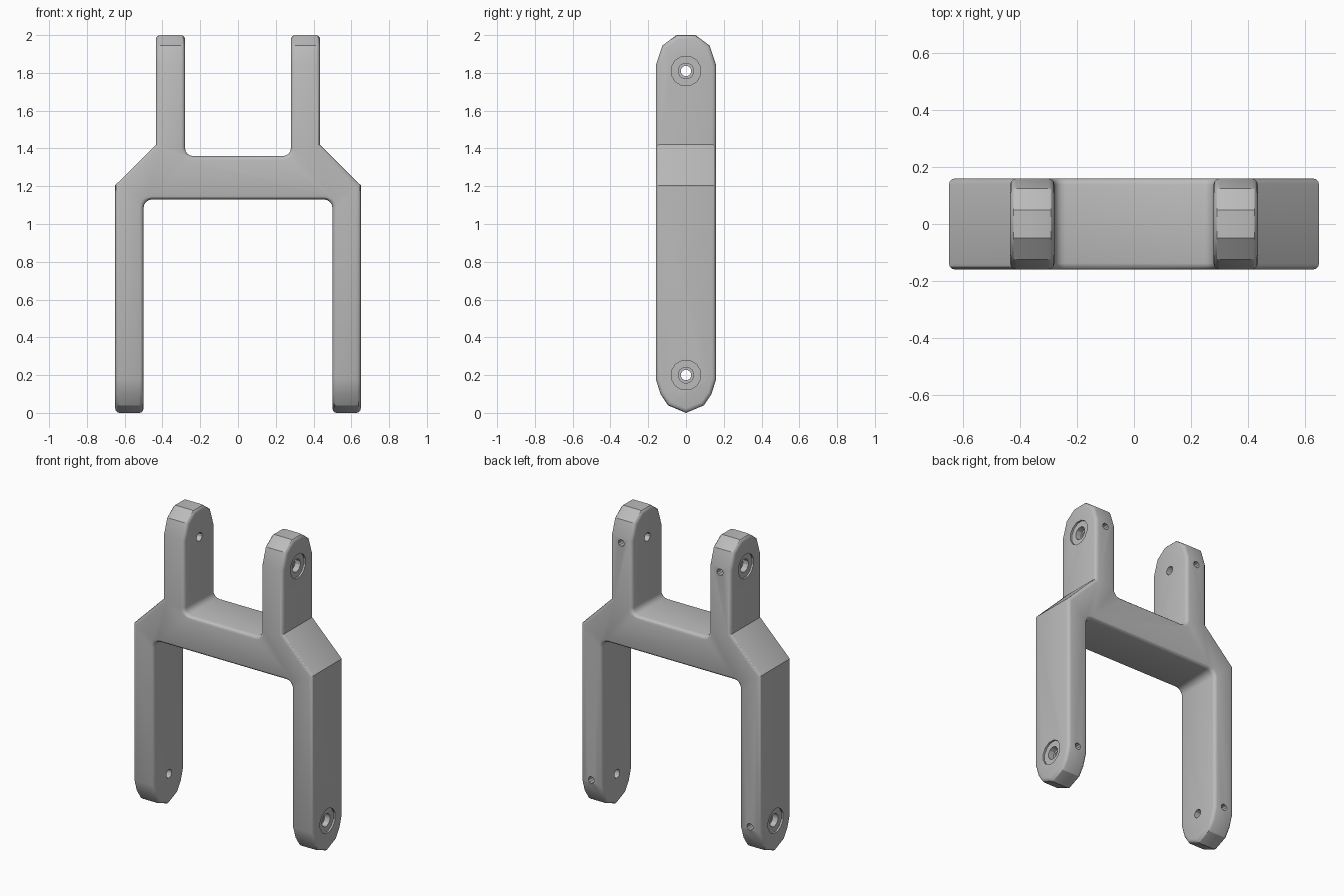
import bpy, bmesh, math
from mathutils import Vector, Matrix

if "Cube" in bpy.data.objects:
    bpy.data.objects.remove(bpy.data.objects["Cube"])

grey = bpy.data.materials.new("mid grey")
grey.diffuse_color = (0.5, 0.5, 0.5, 1)
grey.use_nodes = True
grey.node_tree.nodes["Principled BSDF"].inputs["Base Color"].default_value = grey.diffuse_color


def prism(name, pts, origin, depth):
    """Extrude a closed list of 3D points centred along depth."""
    bm = bmesh.new()
    d = Vector(depth)
    face = bm.faces.new([bm.verts.new(Vector(p) + Vector(origin) - d / 2) for p in pts])
    ext = bmesh.ops.extrude_face_region(bm, geom=[face])
    bmesh.ops.translate(bm, vec=d, verts=[v for v in ext["geom"] if isinstance(v, bmesh.types.BMVert)])
    bmesh.ops.recalc_face_normals(bm, faces=bm.faces)
    me = bpy.data.meshes.new(name)
    bm.to_mesh(me)
    bm.free()
    ob = bpy.data.objects.new(name, me)
    me.materials.append(grey)
    bpy.context.collection.objects.link(ob)
    return ob


def cylinder(name, axis, centre, r, length, sides=12):
    """Cylinder along x or y."""
    ring = []
    for i in range(sides):
        a = 2 * math.pi * (i + 0.5) / sides
        c, s = r * math.cos(a), r * math.sin(a)
        ring.append((0, c, s) if axis == "x" else (c, 0, s))
    return prism(name, ring, centre, (length, 0, 0) if axis == "x" else (0, length, 0))


def apply(ob, mod):
    bpy.context.view_layer.objects.active = ob
    bpy.ops.object.modifier_apply(modifier=mod.name)


def boolean(ob, cutter, op):
    mod = ob.modifiers.new("cut", "BOOLEAN")
    mod.object, mod.operation, mod.solver = cutter, op, "EXACT"
    apply(ob, mod)
    bpy.data.objects.remove(cutter)


def fillet(cx, cz, r, a0, a1, n=4):
    return [(cx + r * math.cos(math.radians(a0 + (a1 - a0) * i / n)),
             cz + r * math.sin(math.radians(a0 + (a1 - a0) * i / n))) for i in range(n + 1)]


# Fork frame: front outline, right half then mirrored
half = fillet(0.455, 1.085, 0.045, 90, 0)
half += [(0.5, -0.1), (0.65, -0.1), (0.65, 1.205), (0.435, 1.42), (0.435, 2.1), (0.28, 2.1)]
half += fillet(0.24, 1.40, 0.04, 0, -90)
outline = half + [(-x, z) for x, z in reversed(half)]
frame = prism("fork_frame", [(x, 0, z) for x, z in outline], (0, 0, 0), (0, 0.6, 0))

# Side outline gives the faceted rounded ends
side = [(0.16, 0.18), (0.135, 0.1), (0.095, 0.04), (0, 0)]
side += [(-y, z) for y, z in reversed(side[:-1])]
side += [(-0.16, 1.84), (-0.125, 1.945), (-0.05, 2), (0.05, 2), (0.125, 1.945), (0.16, 1.84)]
boolean(frame, prism("side_shape", [(0, y, z) for y, z in side], (0, 0, 0), (2, 0, 0)), "INTERSECT")

# Rounded edges
bev = frame.modifiers.new("round", "BEVEL")
bev.width, bev.segments = 0.022, 3
bev.limit_method, bev.angle_limit = "ANGLE", math.radians(50)
bev.use_clamp_overlap = False
apply(frame, bev)

# Pin holes with outer recesses, and small screw holes in the back
for sx in (-1, 1):
    for z, x_out, x_in in ((1.81, 0.435, 0.28), (0.2, 0.65, 0.5)):
        mid = (x_out + x_in) / 2
        for r, depth in ((0.08, 0.012), (0.042, 0.05)):
            boolean(frame, cylinder("recess", "x", (sx * x_out, 0, z), r, 2 * depth), "DIFFERENCE")
        boolean(frame, cylinder("pin_hole", "x", (sx * mid, 0, z), 0.028, 0.3), "DIFFERENCE")
        boolean(frame, cylinder("screw_hole", "y", (sx * mid, 0.15, z), 0.022, 0.3, 10), "DIFFERENCE")

bpy.ops.object.select_all(action="DESELECT")
frame.select_set(True)
bpy.context.view_layer.objects.active = frame
bpy.ops.object.shade_smooth_by_angle(angle=math.radians(30))
